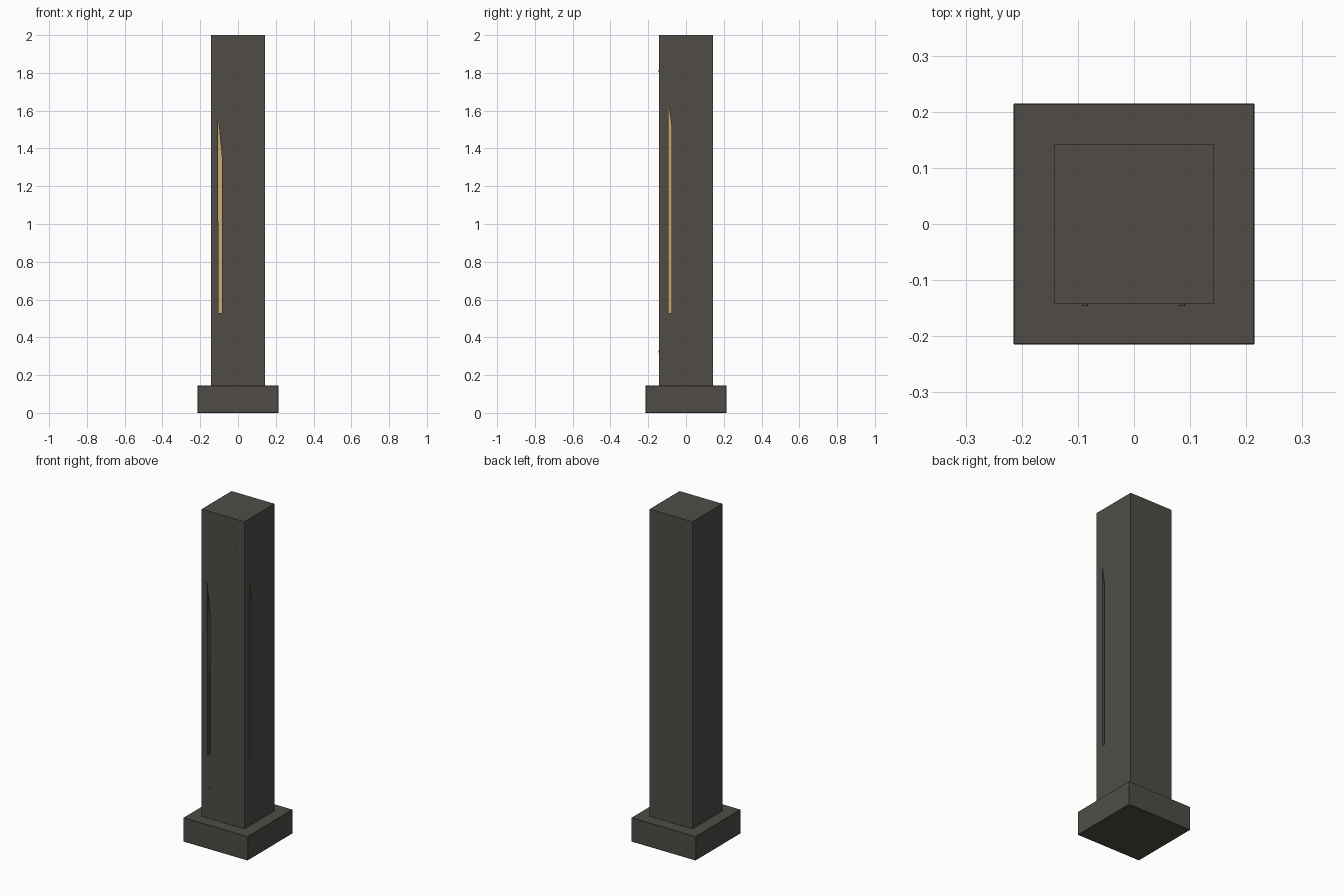
import bpy
import bmesh
from math import pi
from mathutils import Matrix, Vector

cube = bpy.data.objects.get("Cube")
if cube:
    bpy.data.objects.remove(cube, do_unlink=True)


def material(name, rgb):
    mat = bpy.data.materials.new(name)
    mat.use_nodes = True
    mat.diffuse_color = (*rgb, 1)
    bsdf = mat.node_tree.nodes["Principled BSDF"]
    bsdf.inputs["Base Color"].default_value = (*rgb, 1)
    bsdf.inputs["Roughness"].default_value = 0.7
    return mat


STONE = material("dark stone", (0.08, 0.073, 0.062))
GOLD = material("warm gold", (0.62, 0.42, 0.16))


def finish(name, bm, mat):
    bmesh.ops.recalc_face_normals(bm, faces=bm.faces)
    mesh = bpy.data.meshes.new(name)
    bm.to_mesh(mesh)
    bm.free()
    mesh.materials.append(mat)
    obj = bpy.data.objects.new(name, mesh)
    bpy.context.collection.objects.link(obj)
    return obj


def block(name, half, low, high, mat):
    bm = bmesh.new()
    bmesh.ops.create_cube(bm, size=1)
    for v in bm.verts:
        v.co = (v.co.x * 2 * half, v.co.y * 2 * half,
                low if v.co.z < 0 else high)
    return finish(name, bm, mat)


def slab(name, outline, place, near, far, mat):
    """Extrude an (across, height) outline between two depths on a face."""
    bm = bmesh.new()
    face = bm.faces.new([bm.verts.new(place(a, near, z)) for a, z in outline])
    top = bmesh.ops.extrude_face_region(bm, geom=[face])["geom"]
    shift = Vector(place(0, far, 0)) - Vector(place(0, near, 0))
    bmesh.ops.translate(bm, vec=shift,
                        verts=[g for g in top if isinstance(g, bmesh.types.BMVert)])
    return finish(name, bm, mat)


# Plinth with finely eased edges, and the square shaft
plinth = block("plinth", 0.215, 0, 0.145, STONE)
ease = plinth.modifiers.new("eased edges", "BEVEL")
ease.width = 0.002
HALF = 0.143
shaft = block("shaft", HALF, 0.145, 2, STONE)

# Blade-shaped grooves with a gold inlay on the floor, on front and left faces
front_outline = [(-0.103, 0.53), (-0.086, 0.53), (-0.086, 1.36),
                 (-0.106, 1.57), (-0.106, 1.46)]
side_outline = [(-0.092, 0.53), (-0.077, 0.53), (-0.077, 1.52),
                (-0.092, 1.63)]
grooves = (
    ("front", front_outline, lambda a, d, z: (a, d - HALF, z)),
    ("left", side_outline, lambda a, d, z: (HALF - d, a, z)),
)
for label, outline, place in grooves:
    cutter = slab(label + "_groove_cutter", outline, place, -0.02, 0.025, STONE)
    cutter.hide_render = True
    cutter.hide_set(True)
    cutter.display_type = "WIRE"
    cut = shaft.modifiers.new(label + " groove", "BOOLEAN")
    cut.operation = "DIFFERENCE"
    cut.solver = "EXACT"
    cut.object = cutter
    slab(label + "_gold_inlay", outline, place, 0.023, 0.027, GOLD)

# Apply the cuts so the helpers can go
bpy.context.view_layer.update()
cut_mesh = bpy.data.meshes.new_from_object(
    shaft.evaluated_get(bpy.context.evaluated_depsgraph_get()))
shaft.modifiers.clear()
shaft.data = cut_mesh
for obj in [o for o in bpy.data.objects if o.name.endswith("_cutter")]:
    bpy.data.objects.remove(obj, do_unlink=True)

# Tiny studs on the front face
for name, x, z in (("upper_stud", 0.086, 1.81), ("lower_stud", -0.087, 0.325)):
    bm = bmesh.new()
    bmesh.ops.create_cone(
        bm, cap_ends=True, segments=12, radius1=0.006, radius2=0.005, depth=0.006,
        matrix=Matrix.Translation((x, -HALF, z)) @ Matrix.Rotation(pi / 2, 4, "X"))
    finish(name, bm, STONE)
